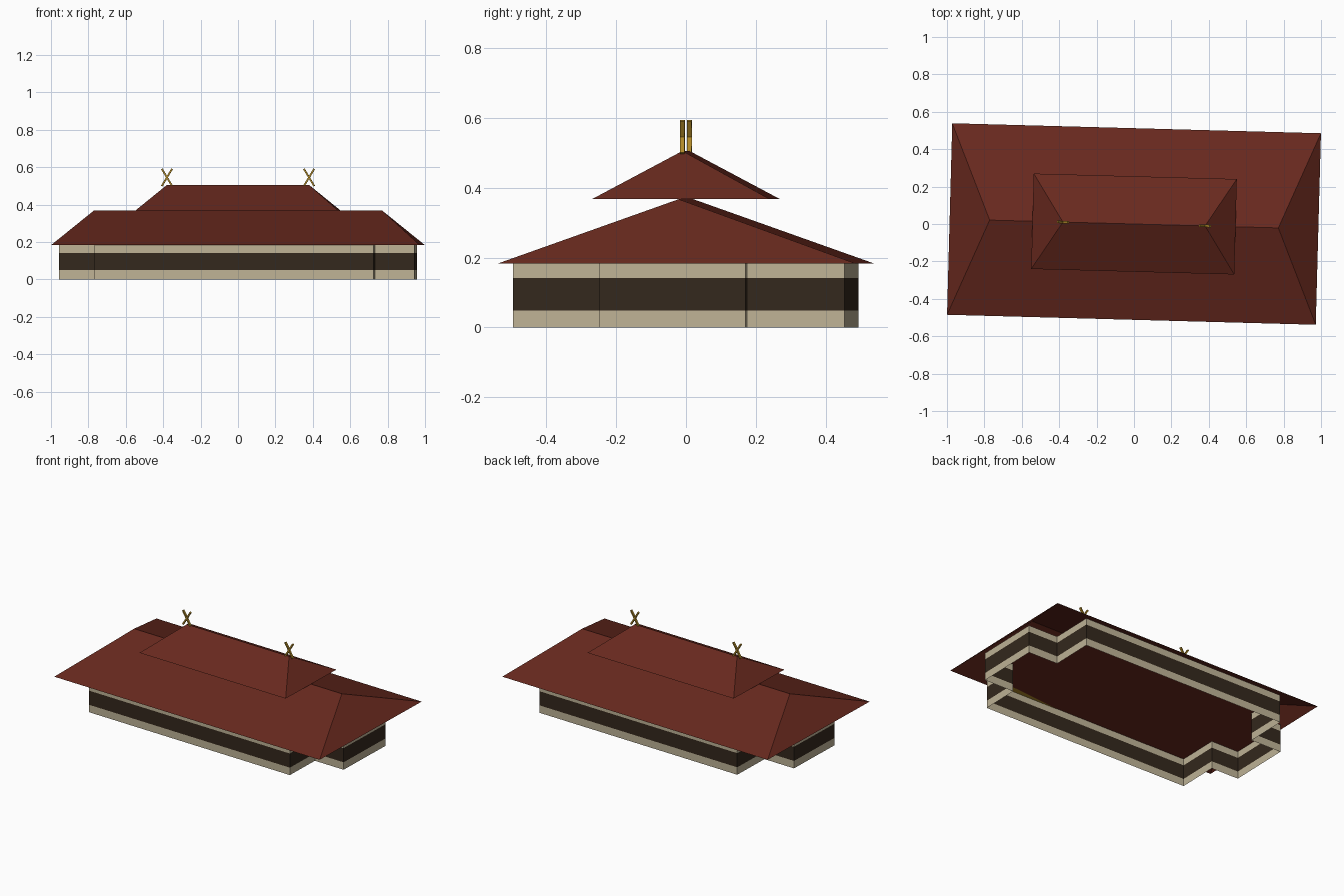
import bpy, bmesh, math
from mathutils import Matrix

cube = bpy.data.objects.get("Cube")
if cube:
    bpy.data.objects.remove(cube, do_unlink=True)

TURN = Matrix.Rotation(math.radians(-1.55), 4, 'Z')  # whole building sits slightly turned


def material(name, color):
    m = bpy.data.materials.new(name)
    m.use_nodes = True
    m.diffuse_color = (*color, 1)
    for node in m.node_tree.nodes:
        if node.type == 'BSDF_PRINCIPLED':
            node.inputs["Base Color"].default_value = (*color, 1)
            node.inputs["Roughness"].default_value = 0.9
    return m


ROOF = material("red_brown_roof", (0.138, 0.022, 0.013))
PLASTER = material("beige_plaster", (0.52, 0.45, 0.305))
BAND = material("dark_timber", (0.034, 0.021, 0.012))
GOLD = material("gold_wood", (0.43, 0.25, 0.022))


def finish(name, bm, mats):
    bm.transform(TURN)
    mesh = bpy.data.meshes.new(name)
    bm.to_mesh(mesh)
    bm.free()
    for m in mats:
        mesh.materials.append(m)
    obj = bpy.data.objects.new(name, mesh)
    bpy.context.collection.objects.link(obj)


def hip_roof(name, half_x, half_y, ridge, z0, z1):
    """Open-bottomed hip roof of four slopes, facing up."""
    bm = bmesh.new()
    a, b, c, d = [bm.verts.new((sx * half_x, sy * half_y, z0))
                  for sx, sy in ((-1, -1), (1, -1), (1, 1), (-1, 1))]
    left, right = [bm.verts.new((x, 0, z1)) for x in (-ridge, ridge)]
    for f in ((a, b, right, left), (b, c, right), (c, d, left, right), (d, a, left)):
        bm.faces.new(f)
    finish(name, bm, [ROOF])


def flat_plate(name, points, z, mat):
    """Single sheet facing down."""
    bm = bmesh.new()
    bm.faces.new([bm.verts.new((x, y, z)) for x, y in reversed(points)])
    finish(name, bm, [mat])


# Walls: cross-shaped plan raised in three bands, open below
FRONT, BACK, SIDE, END = -0.476, 0.474, 0.738, 0.951
TOP = 0.185
plan = [(-0.754, FRONT), (SIDE, FRONT), (SIDE, -0.224), (END, -0.224),
        (END, 0.196), (SIDE, 0.196), (SIDE, BACK), (-0.732, BACK),
        (-0.732, 0.2), (-END, 0.2), (-END, -0.207), (-0.754, -0.207)]
bm = bmesh.new()
rings = [[bm.verts.new((x, y, z)) for x, y in plan] for z in (0, 0.049, 0.142, TOP)]
for level, (low, high) in enumerate(zip(rings, rings[1:])):
    for i in range(len(plan)):
        j = (i + 1) % len(plan)
        face = bm.faces.new((low[i], low[j], high[j], high[i]))
        face.material_index = 1 if level == 1 else 0
finish("walls", bm, [PLASTER, BAND])

# Flat ceiling with a slim gold strip along the front wall
flat_plate("ceiling", plan, TOP, ROOF)
flat_plate("ceiling_strip", [(0.19, FRONT), (SIDE, FRONT), (SIDE, FRONT + 0.06)],
           TOP - 0.002, GOLD)

# Two stacked roofs
hip_roof("lower_roof", 0.986, 0.512, 0.772, 0.183, 0.367)
hip_roof("upper_roof", 0.543, 0.255, 0.38, 0.367, 0.505)

# Crossed finials at the ridge ends
for side, x in (("right", -0.38), ("left", 0.38)):
    bm = bmesh.new()
    for tilt in (-1, 1):
        m = (Matrix.Translation((x, 0, 0.545)) @ Matrix.Rotation(tilt * math.radians(31), 4, 'Y')
             @ Matrix.Diagonal((0.009, 0.0135, 0.108, 1)))
        bmesh.ops.create_cube(bm, size=1, matrix=m)
    finish(side + "_ridge_finial", bm, [GOLD])
